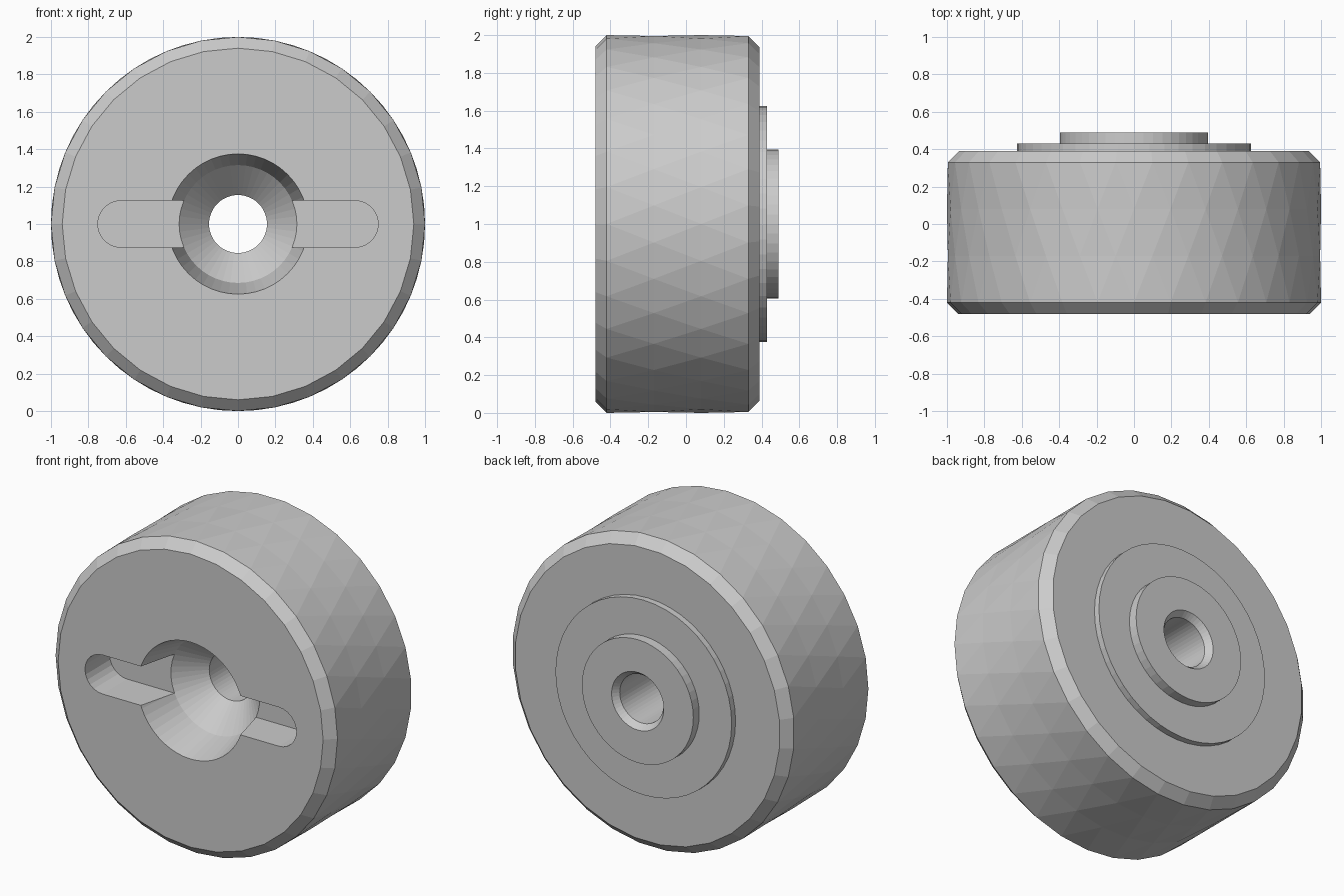
import bpy, bmesh, math

if "Cube" in bpy.data.objects:
    bpy.data.objects.remove(bpy.data.objects["Cube"])


def finish(name, bm):
    bmesh.ops.recalc_face_normals(bm, faces=bm.faces[:])
    mesh = bpy.data.meshes.new(name)
    bm.to_mesh(mesh)
    bm.free()
    ob = bpy.data.objects.new(name, mesh)
    bpy.context.collection.objects.link(ob)
    return ob


def lathe(name, profile, n):
    """Capped solid around the y axis at z = 1; profile holds (radius, y, twist in steps)."""
    bm = bmesh.new()
    rings = []
    for r, y, t in profile:
        angles = [2 * math.pi * (i + t) / n for i in range(n)]
        rings.append([bm.verts.new((r * math.sin(a), y, 1 + r * math.cos(a))) for a in angles])
    for (p, q, a, b) in zip(profile, profile[1:], rings, rings[1:]):
        for i in range(n):
            j = (i + 1) % n
            if p[2] == q[2]:
                bm.faces.new((a[i], a[j], b[j], b[i]))
            elif q[2] > p[2]:      # staggered triangles
                bm.faces.new((a[i], a[j], b[i]))
                bm.faces.new((a[j], b[j], b[i]))
            else:
                bm.faces.new((a[i], a[j], b[j]))
                bm.faces.new((a[i], b[j], b[i]))
    bm.faces.new(rings[0])
    bm.faces.new(rings[-1])
    return finish(name, bm)


def slot(name, half_len, half_w, y0, y1, n=12):
    """Rounded bar along x, extruded from y0 to y1."""
    bm = bmesh.new()
    pts = []
    for side, start in ((1, -math.pi / 2), (-1, math.pi / 2)):
        for i in range(n + 1):
            a = start + math.pi * i / n
            pts.append((side * (half_len - half_w) + half_w * math.cos(a), 1 + half_w * math.sin(a)))
    front = [bm.verts.new((x, y0, z)) for x, z in pts]
    back = [bm.verts.new((x, y1, z)) for x, z in pts]
    bm.faces.new(front)
    bm.faces.new(back)
    for i in range(len(pts)):
        j = (i + 1) % len(pts)
        bm.faces.new((front[i], front[j], back[j], back[i]))
    return finish(name, bm)


def combine(target, other, operation):
    mod = target.modifiers.new(operation.title(), 'BOOLEAN')
    mod.operation = operation
    mod.solver = 'EXACT'
    mod.object = other
    bpy.context.view_layer.objects.active = target
    bpy.ops.object.modifier_apply(modifier=mod.name)
    bpy.data.objects.remove(other)


# Chamfered wheel with a faceted, staggered rim
wheel = lathe("wheel_body", [(0.94, -0.48, 0), (1, -0.42, 0), (1, -0.17, 0.5),
                             (1, 0.08, 0), (1, 0.33, 0.5), (0.94, 0.39, 0.5)], 32)

# Stepped hub on the back
hub = lathe("back_hub", [(0.625, 0.30, 0), (0.625, 0.43, 0), (0.395, 0.43, 0), (0.395, 0.49, 0)], 48)
combine(wheel, hub, 'UNION')

# Tapered recess, countersink and through bore with a chamfered back end
k = 0.06 / 0.25
bore = lathe("bore_cutter", [(0.375 + 0.1 * k, -0.58, 0), (0.315, -0.23, 0), (0.155, -0.07, 0),
                             (0.155, 0.45, 0), (0.185, 0.49, 0), (0.23, 0.55, 0)], 48)
combine(wheel, bore, 'DIFFERENCE')

# Cross slot on the front
combine(wheel, slot("slot_cutter", 0.75, 0.125, -0.6, -0.23), 'DIFFERENCE')
